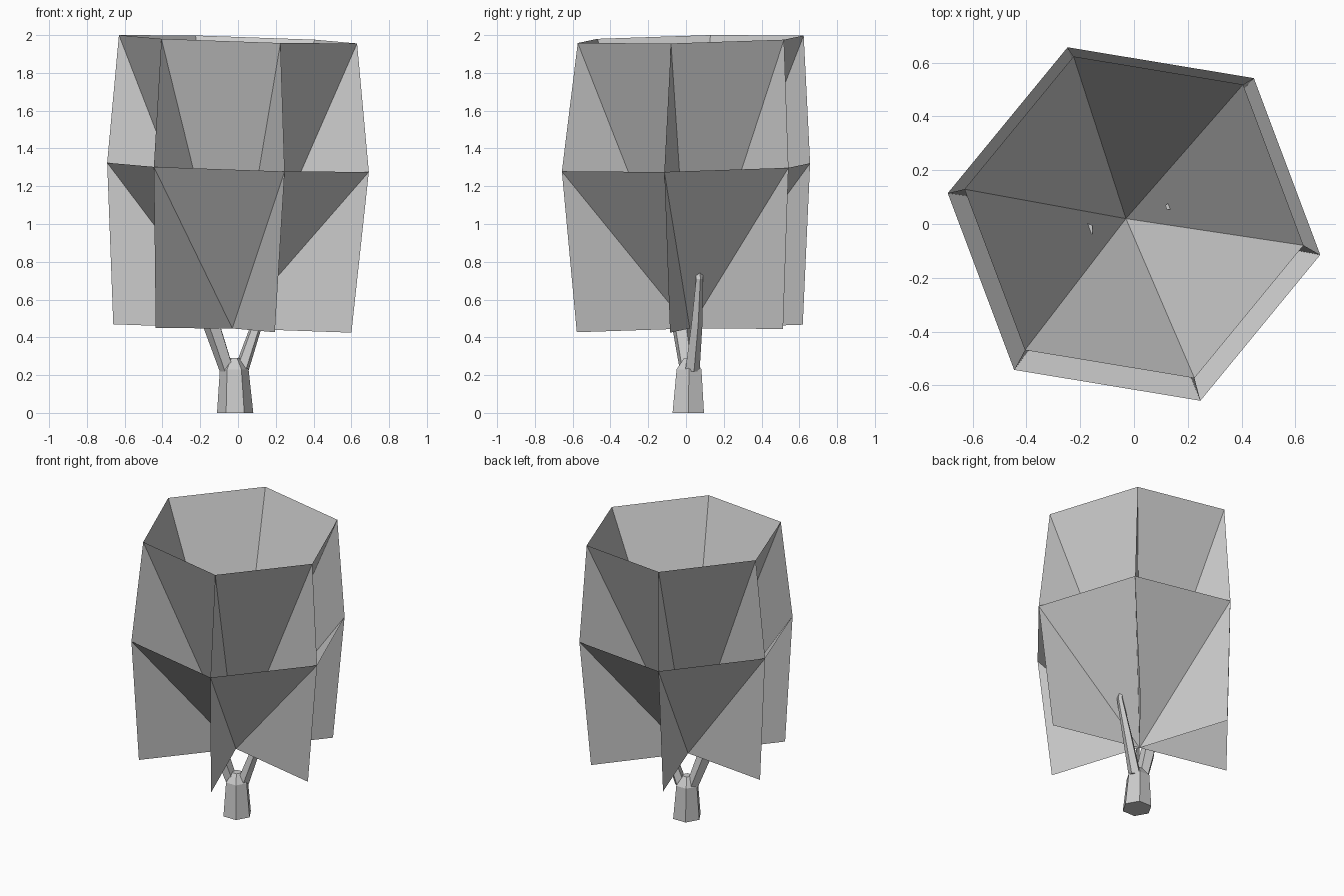
import bpy, math
from mathutils import Vector

if "Cube" in bpy.data.objects:
    bpy.data.objects.remove(bpy.data.objects["Cube"])

TILT = (-0.0316, 0.0215)   # slope of the canopy layers


def make(name, verts, faces):
    me = bpy.data.meshes.new(name)
    me.from_pydata([tuple(v) for v in verts], [], faces)
    me.update()
    ob = bpy.data.objects.new(name, me)
    bpy.context.collection.objects.link(ob)
    return ob


def hexring(centre, r):
    pts = []
    for i in range(6):
        a = math.radians(-9.4 + 60 * i)
        x, y = r * math.cos(a), r * math.sin(a)
        pts.append(Vector((x, y, TILT[0] * x + TILT[1] * y)) + Vector(centre))
    return pts


def tube(name, path, sides=6, turn=0.0):
    """Loft of level rings: path holds (x, y, z, radius)."""
    verts, faces = [], []
    for x, y, z, r in path:
        for i in range(sides):
            a = turn + math.tau * i / sides
            verts.append((x + r * math.cos(a), y + r * math.sin(a), z))
    for k in range(len(path) - 1):
        for i in range(sides):
            j = (i + 1) % sides
            b = k * sides
            faces.append((b + i, b + j, b + sides + j, b + sides + i))
    n = len(verts)
    faces += [tuple(reversed(range(sides))), tuple(range(n - sides, n))]
    return make(name, verts, faces)


# Canopy layers share one low apex
apex = Vector((-0.03, 0.02, 0.447))
low = hexring(apex, 0.639)
mid = hexring((0, 0, 1.3), 0.702)
top = hexring((0, 0.025, 1.978), 0.639)

# Wide lower funnel and tall upper funnel
fan = [(0, i + 1, (i + 1) % 6 + 1) for i in range(6)]
make("lower_leaf_funnel", [apex] + mid, fan)
make("upper_leaf_funnel", [apex] + top, fan)

# Upright radial leaf cards running from the apex out to the rings
verts, faces = [apex], []
for l, m, t in zip(low, mid, top):
    n = len(verts)
    verts += [l, m, t]
    faces += [(0, n, n + 1), (0, n + 1, n + 2)]
make("leaf_cards", verts, faces)

# Trunk and forked branches
tube("trunk", [(-0.015, 0.012, 0, 0.096), (-0.02, 0.016, 0.23, 0.076),
               (-0.02, 0.016, 0.29, 0.03)])
tube("left_branch", [(-0.055, 0.008, 0.22, 0.042), (-0.132, -0.025, 0.45, 0.05),
                     (-0.18, -0.03, 0.66, 0.038), (-0.175, -0.02, 0.86, 0.026)], 5, 0.6)
tube("right_branch", [(0.015, 0.03, 0.22, 0.042), (0.1, 0.055, 0.47, 0.032),
                      (0.175, 0.07, 0.71, 0.02), (0.13, 0.065, 0.88, 0.014)], 5, 0.3)
